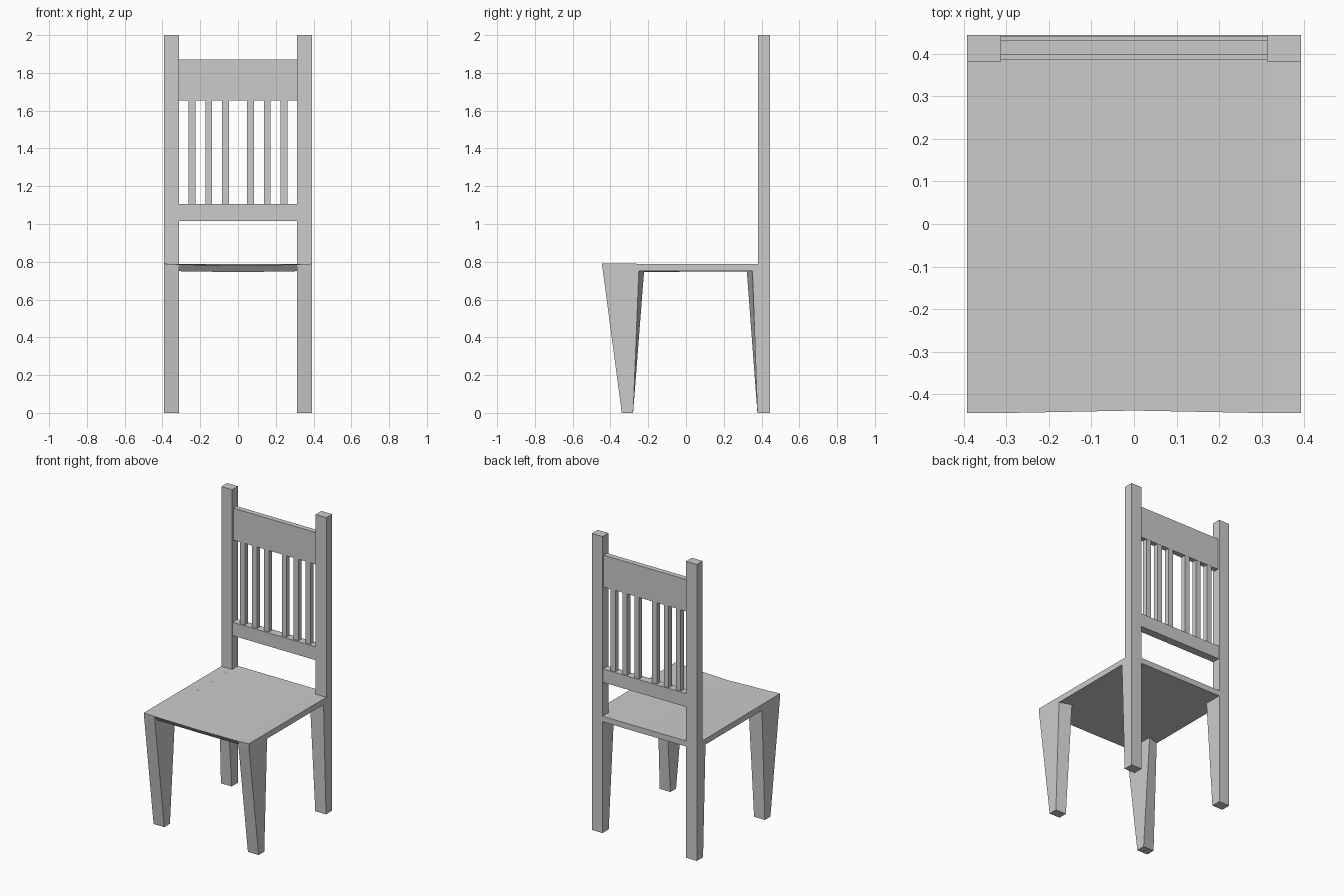
import bpy, bmesh

if "Cube" in bpy.data.objects:
    bpy.data.objects.remove(bpy.data.objects["Cube"])


def finish(name, bm):
    bmesh.ops.remove_doubles(bm, verts=bm.verts, dist=1e-5)
    bmesh.ops.dissolve_degenerate(bm, edges=bm.edges, dist=1e-5)
    bmesh.ops.recalc_face_normals(bm, faces=bm.faces)
    mesh = bpy.data.meshes.new(name)
    bm.to_mesh(mesh)
    bm.free()
    obj = bpy.data.objects.new(name, mesh)
    bpy.context.collection.objects.link(obj)
    return obj


def loft(name, sections):
    """Skin a list of equal-length point rings and cap both ends."""
    bm = bmesh.new()
    rings = [[bm.verts.new(p) for p in s] for s in sections]
    n = len(rings[0])
    for a, b in zip(rings, rings[1:]):
        for i in range(n):
            j = (i + 1) % n
            bm.faces.new((a[i], a[j], b[j], b[i]))
    bm.faces.new(rings[0])
    bm.faces.new(rings[-1])
    return finish(name, bm)


def box(name, x0, x1, y0, y1, z0, z1):
    ring = [(x0, y0), (x1, y0), (x1, y1), (x0, y1)]
    return loft(name, [[(x, y, z) for x, y in ring] for z in (z0, z1)])


IN, OUT = 0.312, 0.392      # inner and outer x of legs and posts
FRONT, BACK = -0.444, 0.444
POST = 0.382                # front face of the back posts
UNDER = 0.75                # underside of the seat


def leg(name, s, bottom, top_outer, top_inner):
    """Tapered leg; its inward face is skewed towards the top."""
    def ring(outer, inner, z):
        return [(s * OUT, outer[0], z), (s * OUT, outer[1], z),
                (s * IN, inner[1], z), (s * IN, inner[0], z)]
    loft(name, [ring(bottom, bottom, 0), ring(top_outer, top_inner, UNDER)])


# Legs and back posts
for s, side in ((-1, "left"), (1, "right")):
    leg(f"front_leg_{side}", s, (-0.34, -0.28), (-0.44, -0.25), (-0.44, -0.222))
    leg(f"rear_leg_{side}", s, (0.378, BACK), (0.352, BACK), (0.322, BACK))
    box(f"back_post_{side}", *sorted((s * IN, s * OUT)), POST, BACK, UNDER, 2)


# Seat: notched round the posts, front edge undercut and dipped in the middle
def seat_section(x, y_low, y_top, z_low, z_top, y_back):
    return [(x, y_low, z_low), (x, y_top, z_top), (x, y_back, 0.788), (x, y_back, UNDER)]


half = [
    (OUT, -0.44, FRONT, UNDER, 0.79, POST),
    (IN, -0.44, FRONT, UNDER, 0.786, POST),
    (IN, -0.415, FRONT, UNDER, 0.786, BACK),
]
sections = [seat_section(-x, *rest) for x, *rest in half]
sections.append(seat_section(0, -0.41, -0.438, 0.745, 0.779, BACK))
sections += [seat_section(*h) for h in reversed(half)]
loft("seat", sections)

# Back rails and slats
box("lower_rail", -IN, IN, 0.386, 0.44, 1.015, 1.105)
box("top_rail", -IN, IN, 0.397, 0.432, 1.655, 1.87)
for s in (-1, 1):
    for i, x in enumerate((0.066, 0.155, 0.244)):
        box(f"slat_{'left' if s < 0 else 'right'}_{i + 1}",
            s * x - 0.018, s * x + 0.018, 0.398, 0.431, 1.1, 1.66)
